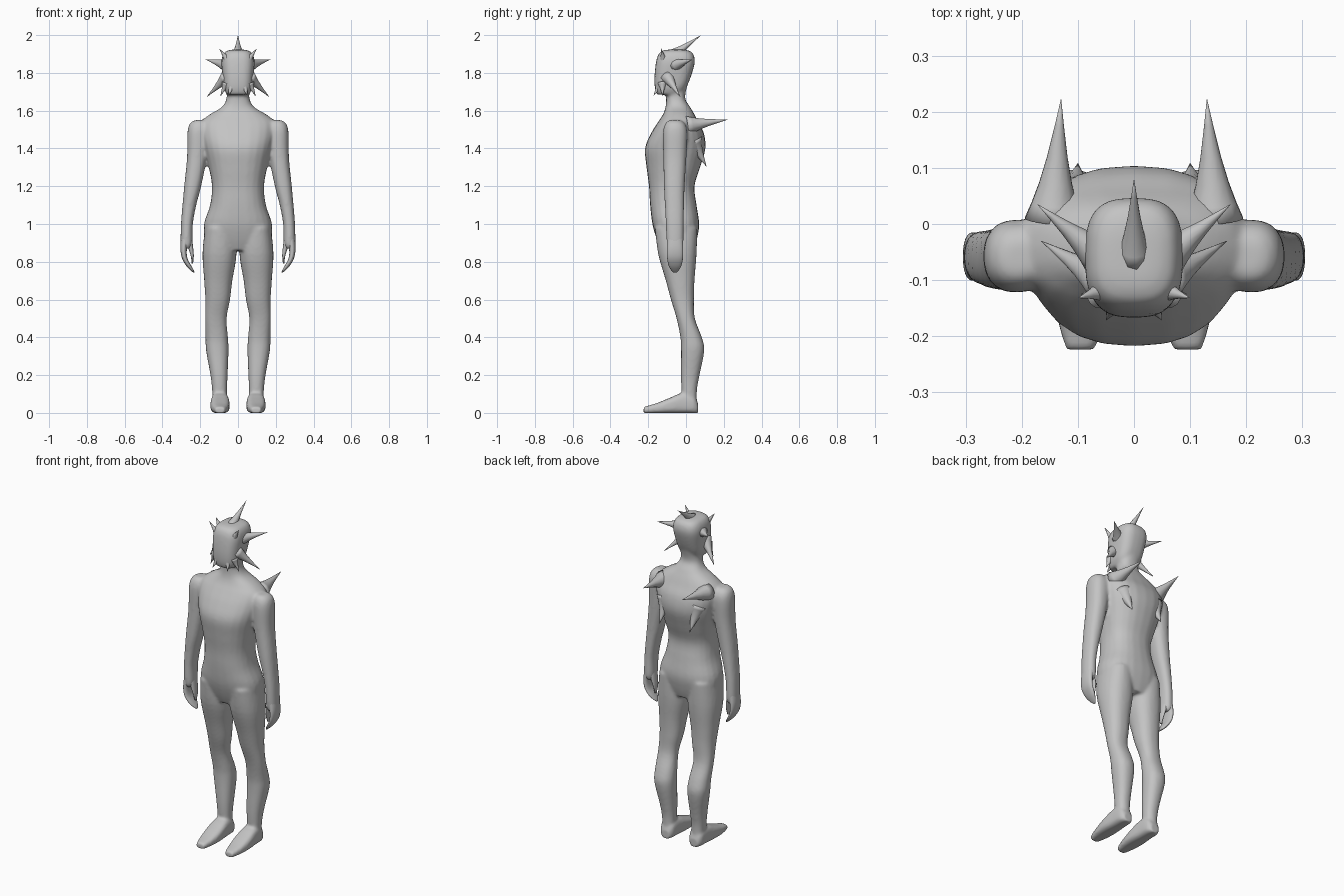
import bpy, bmesh, math
from mathutils import Vector

skin = bpy.data.materials.new("grey skin")
skin.diffuse_color = (0.55, 0.55, 0.55, 1)


def spline(rows, steps=4):
    """Catmull-Rom interpolation through rows of numbers."""
    out = []
    for i in range(len(rows) - 1):
        a, b, c, d = (rows[max(0, min(len(rows) - 1, i + k))] for k in (-1, 0, 1, 2))
        for j in range(steps):
            t = j / steps
            out.append([0.5 * (2 * q + (r - p) * t + (2 * p - 5 * q + 4 * r - s) * t * t
                               + (3 * q - p - 3 * r + s) * t ** 3)
                        for p, q, r, s in zip(a, b, c, d)])
    return out + [list(rows[-1])]


def loft(bm, rings, n=24, e=2.0):
    """Skin superellipse rings given as (centre, u, v)."""
    loops = []
    for c, u, v in rings:
        loop = []
        for k in range(n):
            a = 2 * math.pi * k / n
            f = [math.copysign(abs(w) ** (2 / e), w) for w in (math.cos(a), math.sin(a))]
            loop.append(bm.verts.new(c + u * f[0] + v * f[1]))
        loops.append(loop)
    for p, q in zip(loops, loops[1:]):
        for k in range(n):
            m = (k + 1) % n
            bm.faces.new((p[k], p[m], q[m], q[k]))
    bm.faces.new(loops[0])
    bm.faces.new(loops[-1])


def column(bm, rows, s=1, e=2.3):
    """Upright loft from rows (z, x0, x1, y front, y back)."""
    loft(bm, [(Vector((s * (x0 + x1) / 2, (yf + yb) / 2, z)),
               Vector(((x1 - x0) / 2, 0, 0)), Vector((0, (yb - yf) / 2, 0)))
              for z, x0, x1, yf, yb in spline(rows)], e=e)


def spike(bm, base, tip, r):
    """Thorn with a flared root."""
    base, tip = Vector(base), Vector(tip)
    d = tip - base
    u = d.normalized().orthogonal().normalized()
    v = d.normalized().cross(u)
    prof = [(-0.15, 1.25), (0, 1), (0.2, 0.72), (0.45, 0.45), (0.75, 0.2), (1, 0.01)]
    loft(bm, [(base + d * t, u * r * k, v * r * k) for t, k in prof], n=12)


def finish(bm, name):
    bmesh.ops.recalc_face_normals(bm, faces=bm.faces)
    for f in bm.faces:
        f.smooth = True
    me = bpy.data.meshes.new(name)
    bm.to_mesh(me)
    bm.free()
    me.materials.append(skin)
    ob = bpy.data.objects.new(name, me)
    bpy.context.collection.objects.link(ob)
    return ob


body = bmesh.new()

# torso and neck: z, half width, front, back
torso = [(0.86, .10, -.13, .04), (0.92, .17, -.155, .058), (1.0, .18, -.178, .07),
         (1.1, .148, -.19, .056), (1.2, .138, -.196, .045), (1.3, .155, -.209, .075),
         (1.4, .18, -.217, .103), (1.48, .198, -.185, .095), (1.54, .195, -.148, .065),
         (1.58, .15, -.122, .045), (1.62, .085, -.108, .022), (1.67, .06, -.105, -.005),
         (1.76, .06, -.11, .015)]
column(body, [(z, -w, w, f, b) for z, w, f, b in torso], e=2.4)

# head
head = [(1.685, .06, -.155, -.03), (1.72, .075, -.165, .0), (1.78, .082, -.167, .026),
        (1.85, .088, -.16, .046), (1.89, .082, -.15, .043), (1.914, .065, -.132, .025),
        (1.923, .035, -.1, -.01)]
column(body, [(z, -w, w, f, b) for z, w, f, b in head], e=2.9)

# arms and legs: z, inner x, outer x, front, back
arm = [(1.55, .18, .23, -.09, -.03), (1.53, .155, .256, -.11, -.005),
       (1.48, .15, .268, -.122, .008), (1.35, .165, .27, -.12, .002),
       (1.2, .195, .285, -.117, -.007), (1.1, .221, .294, -.112, -.01),
       (1.0, .239, .302, -.107, -.012), (0.9, .242, .304, -.102, -.014),
       (0.87, .25, .3, -.09, -.025)]
leg = [(.98, .02, .175, -.165, .06), (.84, .008, .188, -.147, .056),
       (.7, .03, .179, -.107, .045), (.6, .042, .173, -.08, .042),
       (.5, .06, .174, -.05, .047), (.4, .053, .172, -.03, .084),
       (.33, .05, .169, -.026, .097), (.2, .055, .146, -.027, .072),
       (.12, .058, .137, -.024, .058), (.03, .06, .132, -.02, .058)]
# feet: y, half width, top
foot = [(.064, .026, .05), (.04, .042, .09), (-.02, .047, .105), (-.09, .051, .078),
        (-.16, .044, .05), (-.224, .027, .032)]
for s in (1, -1):
    column(body, arm, s)
    column(body, leg, s)
    loft(body, [(Vector((s * .095, y, h / 2 - .001)), Vector((w, 0, 0)), Vector((0, 0, h / 2 + .001)))
                for y, w, h in spline(foot)], e=3.2)

ob = finish(body, "body")
m = ob.modifiers.new("blend", 'REMESH')
m.mode = 'VOXEL'
m.voxel_size = 0.008
m.use_smooth_shade = True
m = ob.modifiers.new("soften", 'SMOOTH')
m.factor = 0.5
m.iterations = 8

# hands: curled mitt and inner thumb
hands = bmesh.new()
mitt = [(.93, .25, .302, -.1, -.016), (.87, .27, .305, -.101, -.015),
        (.82, .268, .297, -.1, -.016), (.78, .248, .275, -.092, -.024),
        (.755, .234, .252, -.078, -.038), (.742, .229, .236, -.065, -.05)]
thumb = [(.94, .246, .28, -.09, -.026), (.88, .238, .265, -.085, -.03),
         (.83, .234, .25, -.078, -.038), (.79, .238, .245, -.064, -.05)]
for s in (1, -1):
    column(hands, mitt, s)
    column(hands, thumb, s)
finish(hands, "hands")

# spikes: base, tip, root radius
head_spikes = bmesh.new()
back_spikes = bmesh.new()
spike(head_spikes, (0, -.045, 1.91), (0, .08, 2.0), .026)
pairs = [((.075, -.045, 1.845), (.172, .035, 1.872), .03),   # temple
         ((.072, -.09, 1.765), (.166, -.03, 1.672), .03),    # cheek
         ((.06, -.12, 1.875), (.1, -.132, 1.93), .018),      # brow
         ((.066, -.125, 1.735), (.094, -.125, 1.675), .02),  # jaw
         ((.035, -.145, 1.725), (.05, -.172, 1.678), .018)]  # chin
for s in (1, -1):
    for b, t, r in pairs:
        spike(head_spikes, (s * b[0], b[1], b[2]), (s * t[0], t[1], t[2]), r)
    spike(back_spikes, (s * .142, .035, 1.525), (s * .13, .222, 1.553), .042)
    spike(back_spikes, (s * .105, .045, 1.42), (s * .1, .108, 1.305), .045)
finish(head_spikes, "head_spikes")
finish(back_spikes, "back_spikes")
